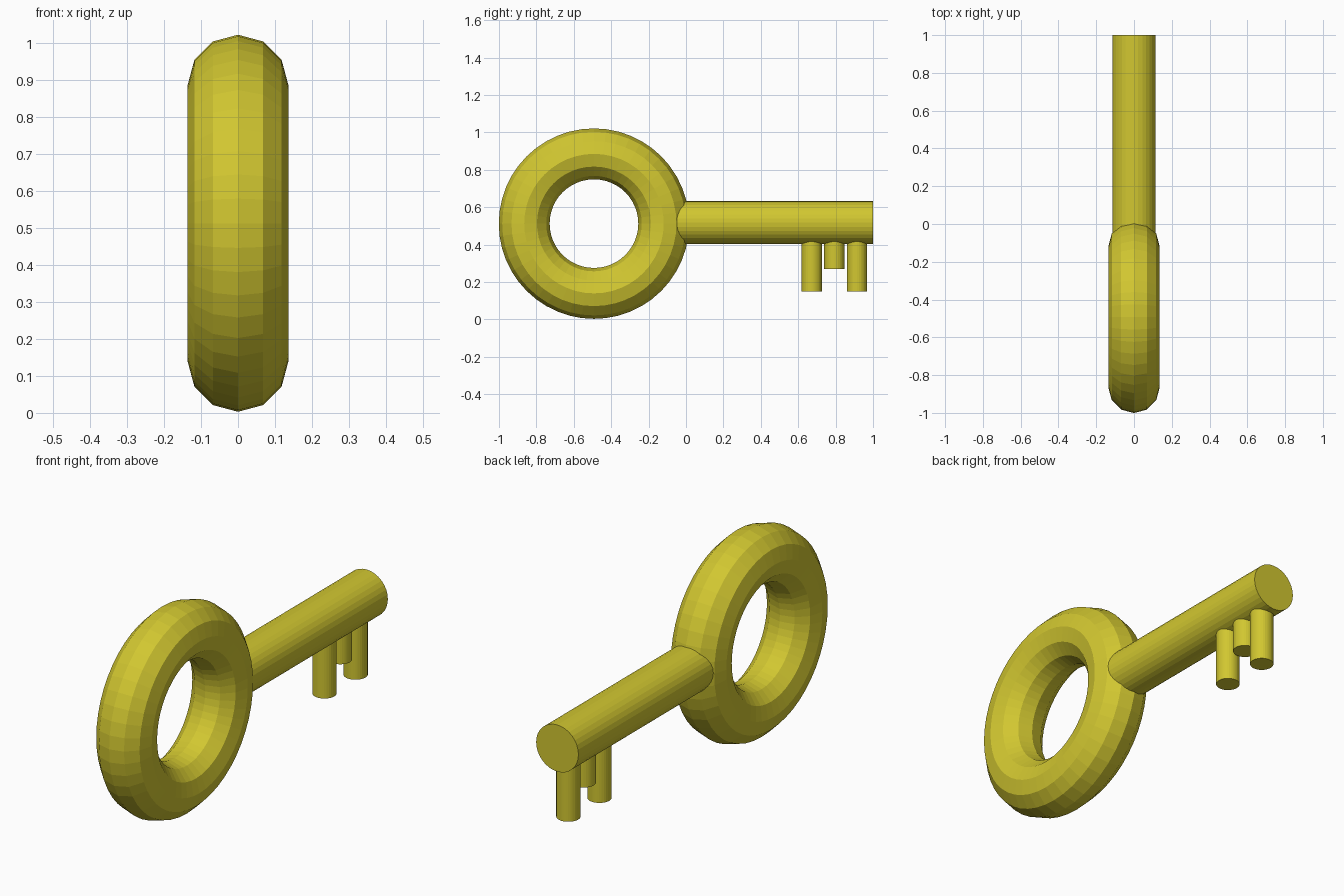
import bpy
from math import pi

if "Cube" in bpy.data.objects:
    bpy.data.objects.remove(bpy.data.objects["Cube"])

mat = bpy.data.materials.new("brass")
mat.diffuse_color = (0.64, 0.57, 0.03, 1)
mat.use_nodes = True
mat.node_tree.nodes["Principled BSDF"].inputs["Base Color"].default_value = mat.diffuse_color


def finish(name):
    ob = bpy.context.object
    ob.name = name
    ob.data.materials.append(mat)


def rod(name, radius, length, loc, rot=(0, 0, 0)):
    bpy.ops.mesh.primitive_cylinder_add(vertices=32, radius=radius, depth=length,
                                        location=loc, rotation=rot)
    finish(name)


# Ring handle, standing in the YZ plane
CENTRE_Z = 0.512
bpy.ops.mesh.primitive_torus_add(major_segments=48, minor_segments=12,
                                 major_radius=0.373, minor_radius=0.136,
                                 location=(0, -0.492, CENTRE_Z), rotation=(0, pi / 2, 0))
finish("ring_handle")

# Shaft, its near end buried in the ring
start, end = -0.12, 1.0
rod("shaft", 0.115, end - start, (0, (start + end) / 2, 0.517), (pi / 2, 0, 0))

# Teeth: long, short, long
top = 0.48
for name, y, bottom in (("inner_tooth", 0.672, 0.148),
                        ("middle_tooth", 0.793, 0.27),
                        ("outer_tooth", 0.914, 0.148)):
    rod(name, 0.054, top - bottom, (0, y, (top + bottom) / 2))
